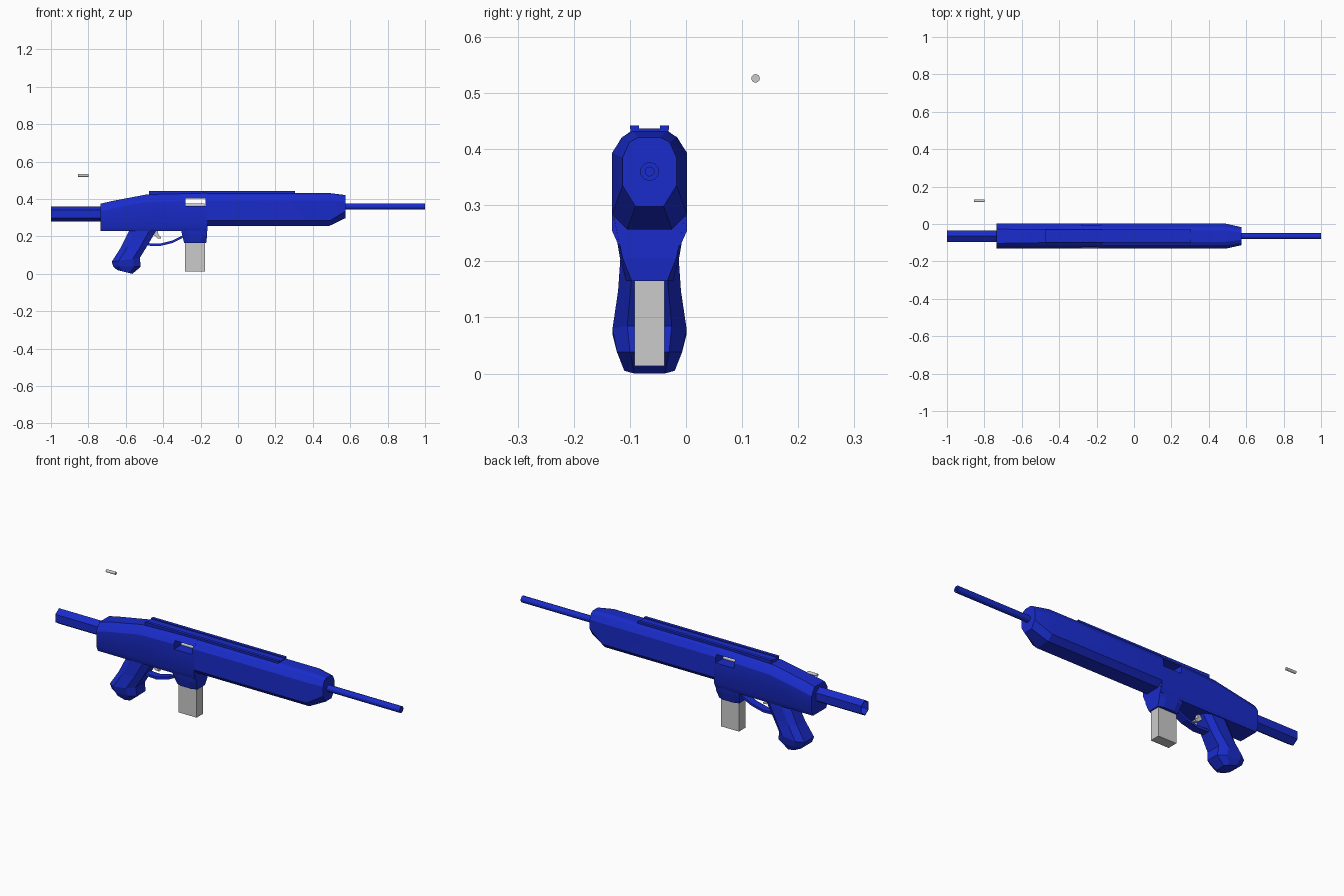
import bpy, bmesh, math

if "Cube" in bpy.data.objects:
    bpy.data.objects.remove(bpy.data.objects["Cube"])

YC = -0.065  # centre plane of the body

blue = bpy.data.materials.new("blue")
blue.diffuse_color = (0.01, 0.025, 0.6, 1)
blue.use_nodes = True
blue.node_tree.nodes["Principled BSDF"].inputs["Base Color"].default_value = blue.diffuse_color


def loft(name, rings, mat=blue, cyclic=False, smooth=None):
    """Skin a list of equally long point rings, y relative to the centre plane."""
    bm = bmesh.new()
    vs = [[bm.verts.new((x, y + YC, z)) for x, y, z in r] for r in rings]
    n = len(rings[0])
    pairs = list(zip(vs, vs[1:])) + ([(vs[-1], vs[0])] if cyclic else [])
    for a, b in pairs:
        for i in range(n):
            j = (i + 1) % n
            bm.faces.new((a[i], a[j], b[j], b[i]))
    if not cyclic:
        bm.faces.new(vs[0])
        bm.faces.new(vs[-1])
    bmesh.ops.recalc_face_normals(bm, faces=bm.faces)
    me = bpy.data.meshes.new(name)
    bm.to_mesh(me)
    bm.free()
    ob = bpy.data.objects.new(name, me)
    bpy.context.collection.objects.link(ob)
    if mat:
        me.materials.append(mat)
    if smooth:
        bpy.ops.object.select_all(action='DESELECT')
        bpy.context.view_layer.objects.active = ob
        ob.select_set(True)
        bpy.ops.object.shade_smooth_by_angle(angle=math.radians(smooth))
    return ob


def section(x, half):
    """Symmetric cross-section at x from (y, z) points of one half, bottom to top."""
    return [(x, y, z) for y, z in half] + [(x, -y, z) for y, z in reversed(half)]


def circle(x, z, r, n, sy=1.0):
    return [(x, r * sy * math.sin(2 * math.pi * i / n), z + r * math.cos(2 * math.pi * i / n))
            for i in range(n)]


def tube(name, x0, x1, z, ro, ri, n, sy=1.0, smooth=None):
    return loft(name, [circle(x0, z, ro, n, sy), circle(x1, z, ro, n, sy),
                       circle(x1, z, ri, n, sy), circle(x0, z, ri, n, sy)],
                cyclic=True, smooth=smooth)


def slab(name, pts, hw, mat=blue):
    """Side outline in (x, z) given a width in y."""
    return loft(name, [[(x, s * hw, z) for x, z in pts] for s in (-1, 1)], mat)


def box(name, x0, x1, z0, z1, hw, mat=None):
    return slab(name, [(x0, z0), (x1, z0), (x1, z1), (x0, z1)], hw, mat)


def oct_ring(b, f, hw, c=0.6):
    """Chamfered ring between a back and a front (x, z) point."""
    half = [(0, c), (0.25, 1), (0.75, 1), (1, c)]
    pts = half + [(t, -w) for t, w in reversed(half)]
    return [(b[0] + (f[0] - b[0]) * t, hw * w, b[1] + (f[1] - b[1]) * t) for t, w in pts]


# receiver
def receiver_section(x, zb, zt, yt):
    return section(x, [(0.055, zb), (0.067, 0.255), (0.067, zt - 0.04), (0.05, zt - 0.012), (yt, zt)])


receiver = loft("receiver", [
    receiver_section(-0.735, 0.228, 0.375, 0.04),
    receiver_section(-0.67, 0.228, 0.39, 0.037),
    receiver_section(-0.49, 0.228, 0.424, 0.035),
    receiver_section(-0.165, 0.228, 0.432, 0.033)], smooth=25)

# ejection port, cut through both sides
cutter = box("port_cutter", -0.282, -0.175, 0.362, 0.404, 0.2)
cutter.hide_render = True
mod = receiver.modifiers.new("port", 'BOOLEAN')
mod.operation = 'DIFFERENCE'
mod.solver = 'EXACT'
mod.object = cutter
bpy.context.view_layer.objects.active = receiver
bpy.ops.object.modifier_apply(modifier=mod.name)
bpy.data.objects.remove(cutter)

# magazine well
loft("magazine_well", [oct_ring((-0.315, 0.29), (-0.163, 0.29), 0.067, 0.98),
                       oct_ring((-0.30, 0.215), (-0.165, 0.205), 0.053, 0.9),
                       oct_ring((-0.288, 0.165), (-0.17, 0.165), 0.042, 0.75)])

# handguard with tapered nose
main = [(0.04, 0.257), (0.067, 0.284), (0.067, 0.393), (0.048, 0.422), (0.03, 0.432)]
nose = [(0.025, 0.298), (0.048, 0.335), (0.048, 0.385), (0.036, 0.412), (0.02, 0.421)]
loft("handguard", [section(-0.165, main), section(0.49, main), section(0.575, nose)], smooth=20)

# barrel and stock tube
tube("barrel", 0.56, 1.0, 0.36, 0.017, 0.008, 10, smooth=40)
tube("stock_tube", -1.0, -0.72, 0.32, 0.041, 0.036, 6, 0.88)

# top rail, a shallow channel
rail = [(0.033, 0.424), (0.035, 0.442), (0.019, 0.442), (0.019, 0.437)]
loft("top_rail", [section(-0.475, rail), section(0.305, rail)])

# grip
loft("grip", [oct_ring((-0.58, 0.235), (-0.435, 0.235), 0.05),
              oct_ring((-0.627, 0.14), (-0.485, 0.15), 0.056),
              oct_ring((-0.675, 0.065), (-0.525, 0.085), 0.066),
              oct_ring((-0.667, 0.038), (-0.52, 0.038), 0.058),
              oct_ring((-0.645, 0.02), (-0.565, 0.0), 0.045)])

# trigger guard, a strip following a path
path = [(-0.50, 0.157), (-0.47, 0.15), (-0.42, 0.148), (-0.35, 0.165), (-0.30, 0.19), (-0.28, 0.21)]
loft("trigger_guard", [[(x, -0.02, z), (x, 0.02, z), (x, 0.02, z + 0.013), (x, -0.02, z + 0.013)]
                       for x, z in path])

# trigger
slab("trigger", [(-0.455, 0.235), (-0.45, 0.208), (-0.43, 0.19), (-0.41, 0.188),
                 (-0.412, 0.197), (-0.425, 0.208), (-0.43, 0.235)], 0.01, None)

# magazine
box("magazine", -0.283, -0.177, 0.013, 0.24, 0.027)

# cartridge in the chamber and a loose one beside the body
loft("chambered_cartridge", [circle(-0.28, 0.366, 0.01, 12), circle(-0.178, 0.366, 0.01, 12)],
     None, smooth=40)
loose = loft("loose_cartridge", [circle(-0.855, 0.526, 0.0075, 16), circle(-0.80, 0.526, 0.0075, 16)],
             None, smooth=40)
loose.location.y = 0.124 - YC
